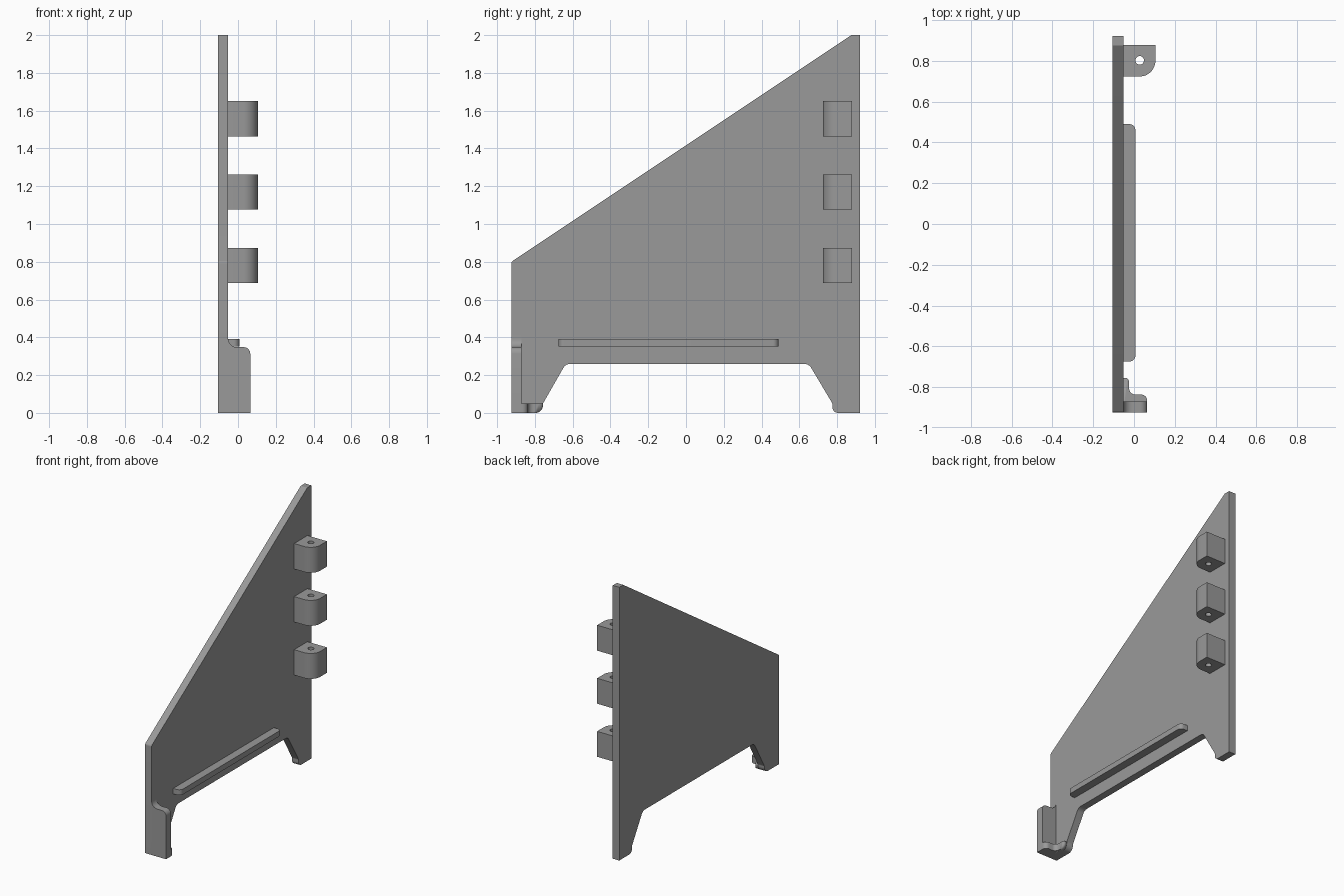
import bpy, bmesh, math
from mathutils import Vector, Matrix

if "Cube" in bpy.data.objects:
    bpy.data.objects.remove(bpy.data.objects["Cube"])

grey = bpy.data.materials.new("plain grey")
grey.diffuse_color = (0.32, 0.32, 0.32, 1)
grey.use_nodes = True
grey.node_tree.nodes["Principled BSDF"].inputs["Base Color"].default_value = grey.diffuse_color

# local (profile u, profile v, extrusion) -> world axes
AXES = {
    "x": Matrix(((0, 0, 1, 0), (1, 0, 0, 0), (0, 1, 0, 0), (0, 0, 0, 1))),   # profile in y, z
    "y": Matrix(((1, 0, 0, 0), (0, 0, -1, 0), (0, 1, 0, 0), (0, 0, 0, 1))),  # profile in x, z
    "z": Matrix.Identity(4),                                                # profile in x, y
}


def rounded(corners, steps=8):
    """Outline with each (u, v, radius) corner replaced by a tangent arc."""
    out = []
    for i, (u, v, r) in enumerate(corners):
        p = Vector((u, v))
        if r == 0:
            out.append(p)
            continue
        a = (Vector(corners[i - 1][:2]) - p).normalized()
        b = (Vector(corners[(i + 1) % len(corners)][:2]) - p).normalized()
        half = a.angle(b) / 2
        centre = p + (a + b).normalized() * (r / math.sin(half))
        start = p + a * (r / math.tan(half)) - centre
        end = p + b * (r / math.tan(half)) - centre
        sweep = start.angle_signed(end)
        for k in range(steps + 1):
            out.append(centre + Matrix.Rotation(-sweep * k / steps, 2) @ start)
    return out


def extrude(name, axis, low, high, *loops):
    """Solid from a filled outline (further loops are holes) between two positions on an axis."""
    curve = bpy.data.curves.new(name, "CURVE")
    curve.dimensions, curve.fill_mode = "2D", "BOTH"
    curve.extrude = (high - low) / 2
    for loop in loops:
        spline = curve.splines.new("POLY")
        spline.points.add(len(loop) - 1)
        for pt, co in zip(spline.points, loop):
            pt.co = (co[0], co[1], 0, 1)
        spline.use_cyclic_u = True
    temp = bpy.data.objects.new(name + "_outline", curve)
    bpy.context.collection.objects.link(temp)
    mesh = bpy.data.meshes.new_from_object(temp.evaluated_get(bpy.context.evaluated_depsgraph_get()))
    bpy.data.objects.remove(temp)
    mid = (low + high) / 2 * (-1 if axis == "y" else 1)
    mesh.transform(AXES[axis] @ Matrix.Translation((0, 0, mid)))
    bm = bmesh.new()
    bm.from_mesh(mesh)
    bmesh.ops.remove_doubles(bm, verts=bm.verts, dist=0.0001)
    bmesh.ops.recalc_face_normals(bm, faces=bm.faces)
    bm.to_mesh(mesh)
    bm.free()
    mesh.materials.clear()
    mesh.materials.append(grey)
    obj = bpy.data.objects.new(name, mesh)
    bpy.context.collection.objects.link(obj)
    bpy.ops.object.select_all(action="DESELECT")
    obj.select_set(True)
    bpy.context.view_layer.objects.active = obj
    bpy.ops.object.shade_smooth_by_angle(angle=math.radians(30))
    return obj


LEFT, FACE = -0.105, -0.052   # two sides of the main panel
FRONT, BACK = -0.925, 0.922

# main panel with sloped top edge and two feet
extrude("side_panel", "x", LEFT, FACE, rounded([
    (FRONT, 0, 0), (-0.757, 0, 0.04), (-0.757, 0.05, 0.02), (-0.637, 0.26, 0.045),
    (0.65, 0.26, 0.045), (0.775, 0.05, 0.02), (0.775, 0, 0.03), (BACK, 0, 0),
    (BACK, 2, 0), (0.875, 2, 0), (FRONT, 0.80, 0.02)]))

# three hinge lugs with pin holes
pin_hole = [(0.028 + 0.021 * math.cos(t * math.pi / 12), 0.803 + 0.021 * math.sin(t * math.pi / 12))
            for t in range(24)]
lug = rounded([(FACE, 0.724, 0), (0.105, 0.724, 0.077), (0.105, 0.878, 0), (FACE, 0.878, 0)], 12)
for i in range(3):
    z = 0.687 + i * 0.3885
    extrude(f"hinge_lug_{i + 1}", "z", z, z + 0.186, lug, pin_hole)

# long support rail
extrude("rail", "z", 0.352, 0.392, rounded([
    (FACE, -0.675, 0), (0.007, -0.675, 0.03), (0.007, 0.49, 0.03), (FACE, 0.49, 0)]))

# front flange, blended into the panel at its top
extrude("front_flange", "y", FRONT, -0.87, rounded([
    (FACE, 0, 0), (0.065, 0, 0), (0.065, 0.348, 0.035), (FACE, 0.348, 0.045), (FACE, 0.42, 0)]))

# stepped foot pad, trimmed to the rounded toe of the panel
pad = extrude("foot_pad", "z", 0, 0.05, rounded([
    (FACE, FRONT, 0), (0.065, FRONT, 0), (0.065, -0.837, 0.03),
    (-0.024, -0.837, 0.03), (-0.024, -0.752, 0.025), (FACE, -0.752, 0)]))
trim = extrude("toe_trim", "x", -0.2, 0.2, rounded([
    (-1, -0.1, 0), (-0.9, -0.1, 0), (-0.9, 0, 0), (-0.757, 0, 0.04), (-0.757, 0.1, 0), (-1, 0.1, 0)]))
trim.hide_render = True
trim.hide_set(True)
cut = pad.modifiers.new("toe", "BOOLEAN")
cut.operation, cut.object, cut.solver = "INTERSECT", trim, "EXACT"
